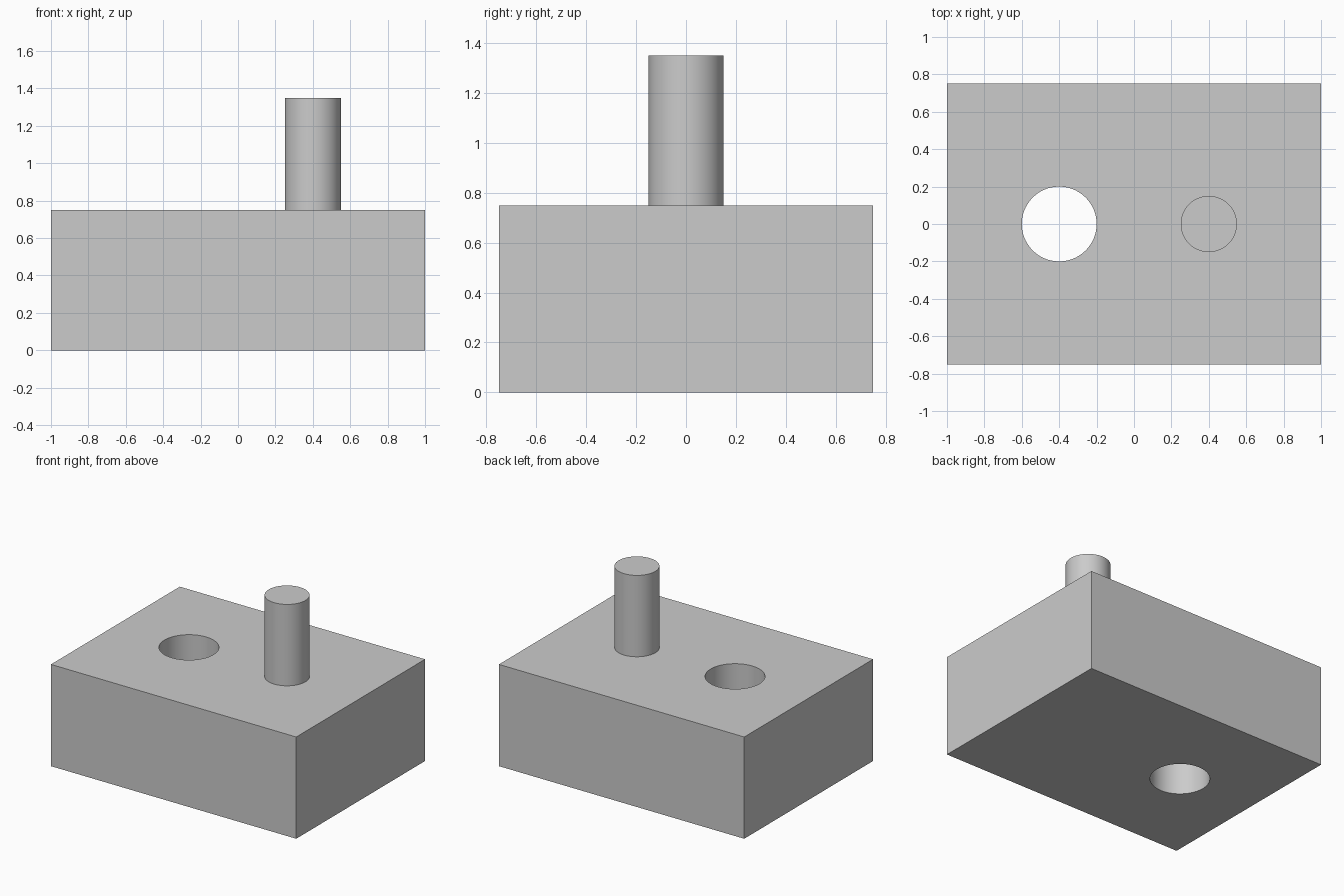
import bpy
import math

# Remove the default cube only
default_cube = bpy.data.objects.get("Cube")
if default_cube:
    bpy.data.objects.remove(default_cube, do_unlink=True)

# Single grey material
grey = bpy.data.materials.new("plain grey")
grey.use_nodes = True
colour = (0.6, 0.6, 0.6, 1.0)
grey.diffuse_color = colour
grey.node_tree.nodes["Principled BSDF"].inputs["Base Color"].default_value = colour

BLOCK_TOP = 0.75
PIN_TOP = 1.35
OFFSET = 0.4      # hole and pin sit this far either side of the centre


def cylinder(name, radius, x, z_low, z_high):
    bpy.ops.mesh.primitive_cylinder_add(
        vertices=96, radius=radius, depth=z_high - z_low,
        location=(x, 0, (z_low + z_high) / 2))
    obj = bpy.context.object
    obj.name = name
    obj.data.materials.append(grey)
    return obj


def smooth(obj):
    bpy.ops.object.select_all(action="DESELECT")
    obj.select_set(True)
    bpy.context.view_layer.objects.active = obj
    bpy.ops.object.shade_smooth_by_angle(angle=math.radians(30))


# Base block
bpy.ops.mesh.primitive_cube_add(size=1, location=(0, 0, BLOCK_TOP / 2))
block = bpy.context.object
block.name = "base_block"
block.scale = (2, 1.5, BLOCK_TOP)
bpy.ops.object.transform_apply(location=False, rotation=False, scale=True)
block.data.materials.append(grey)

# Round hole through the block
cutter = cylinder("hole_cutter", 0.2, -OFFSET, -0.2, BLOCK_TOP + 0.2)
cutter.hide_render = True
cut = block.modifiers.new("round_hole", "BOOLEAN")
cut.operation = "DIFFERENCE"
cut.solver = "EXACT"
cut.object = cutter
bpy.context.view_layer.objects.active = block
bpy.ops.object.modifier_apply(modifier=cut.name)
bpy.data.objects.remove(cutter, do_unlink=True)
smooth(block)

# Upright pin, seated slightly into the block
pin = cylinder("upright_pin", 0.15, OFFSET, BLOCK_TOP - 0.02, PIN_TOP)
smooth(pin)
